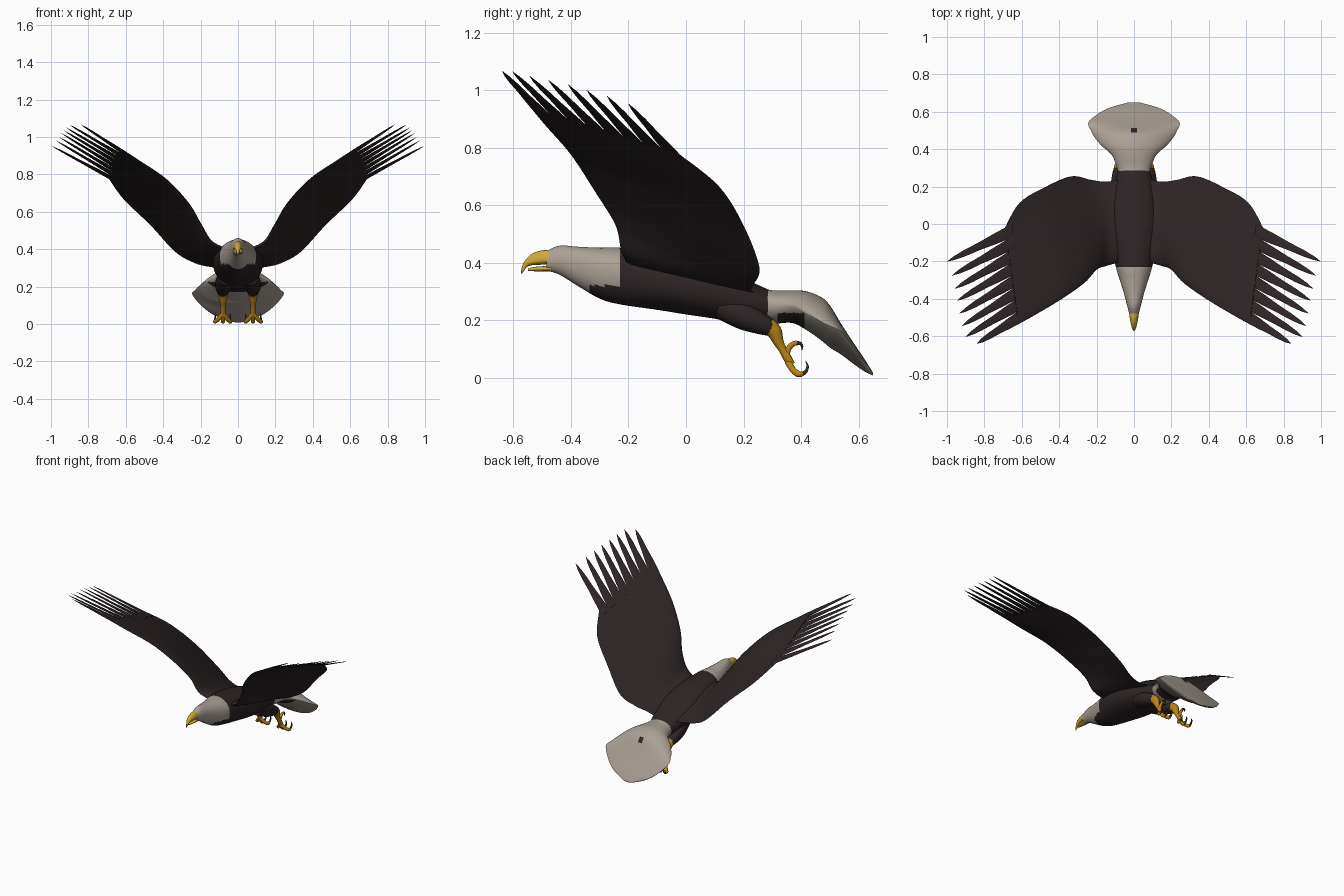
import bpy, bmesh, math
from mathutils import Vector as V

if "Cube" in bpy.data.objects:
    bpy.data.objects.remove(bpy.data.objects["Cube"])


def material(name, rgb):
    m = bpy.data.materials.new(name)
    m.diffuse_color = (*rgb, 1)
    m.use_nodes = True
    m.node_tree.nodes["Principled BSDF"].inputs["Base Color"].default_value = m.diffuse_color
    return m


BROWN = material("dark brown feathers", (0.026, 0.017, 0.018))
WHITE = material("pale feathers", (0.40, 0.35, 0.30))
BEAK = material("beak yellow", (0.62, 0.40, 0.04))
FOOT = material("foot orange", (0.50, 0.23, 0.008))
CLAW = material("claw grey", (0.03, 0.025, 0.025))


def smooth_rows(rows, steps):
    """Catmull-Rom interpolation of rows of numbers."""
    out, n = [], len(rows)
    for i in range(n - 1):
        p = [rows[max(0, min(n - 1, i + k))] for k in (-1, 0, 1, 2)]
        for s in range(steps):
            t = s / steps
            out.append([0.5 * (2 * b + (c - a) * t + (2 * a - 5 * b + 4 * c - d) * t * t
                               + (3 * b - a - 3 * c + d) * t ** 3)
                        for a, b, c, d in zip(*p)])
    return out + [list(rows[-1])]


def add_loft(bm, rings):
    vs = [[bm.verts.new(p) for p in r] for r in rings]
    n = len(vs[0])
    for a, b in zip(vs, vs[1:]):
        for i in range(n):
            bm.faces.new((a[i], a[(i + 1) % n], b[(i + 1) % n], b[i]))
    bm.faces.new(vs[0])
    bm.faces.new(vs[-1][::-1])


def make(name, lofts, mats, rule=None, mirror=False, angle=50):
    bm = bmesh.new()
    for rings in lofts:
        add_loft(bm, rings)
    bmesh.ops.recalc_face_normals(bm, faces=bm.faces)
    if rule:
        for f in bm.faces:
            f.material_index = rule(f.calc_center_median())
    me = bpy.data.meshes.new(name)
    bm.to_mesh(me)
    bm.free()
    for m in mats:
        me.materials.append(m)
    ob = bpy.data.objects.new(name, me)
    bpy.context.collection.objects.link(ob)
    bpy.ops.object.select_all(action='DESELECT')
    ob.select_set(True)
    bpy.context.view_layer.objects.active = ob
    bpy.ops.object.shade_smooth_by_angle(angle=math.radians(angle))
    if mirror:
        ob.modifiers.new("mirror", 'MIRROR').use_mirror_merge = False
    return ob


def y_rings(rows, n, steps):
    """Rows: y, top z, bottom z, edge z, half width, roundness power."""
    rings = []
    for y, top, bot, e, hw, p in smooth_rows(rows, steps):
        ring = []
        for i in range(n):
            a = 2 * math.pi * i / n
            s = math.sin(a)
            h = (top - e) if s > 0 else (bot - e)
            ring.append((hw * math.cos(a), y, e + h * abs(s) ** p))
        rings.append(ring)
    return rings


def tube(rows, n=12, steps=4):
    """Rows: x, y, z, radius."""
    pts = smooth_rows(rows, steps)
    rings = []
    for i, q in enumerate(pts):
        d = (V(pts[min(i + 1, len(pts) - 1)][:3]) - V(pts[max(i - 1, 0)][:3])).normalized()
        u = d.cross(V((1, 0.01, 0.02))).normalized()
        w = d.cross(u)
        rings.append([V(q[:3]) + q[3] * (u * math.cos(2 * math.pi * k / n) + w * math.sin(2 * math.pi * k / n))
                      for k in range(n)])
    return rings


# Head, neck and body in one loft, coloured by position
body = [(-.485, .44, .372, .405, .024, 1), (-.44, .459, .358, .405, .036, 1),
        (-.37, .455, .315, .39, .054, .9), (-.30, .452, .275, .37, .076, .9),
        (-.23, .452, .255, .36, .097, .9), (-.10, .436, .236, .34, .125, .9),
        (0, .42, .22, .32, .132, .9), (.10, .39, .205, .30, .125, .9),
        (.20, .345, .185, .27, .108, .9), (.29, .305, .195, .25, .085, 1)]
make("head_and_body", [y_rings(body, 48, 8)], [BROWN, WHITE],
     lambda c: int(c.y < (-.23 if c.z > .32 else -.335)))

# Tail fan with brown underside patch and rump spot
tail = [(.27, .31, .19, .255, .082, 1), (.31, .303, .188, .25, .094, 1), (.37, .304, .19, .25, .12, 1.2),
        (.42, .30, .165, .225, .175, 1.5), (.47, .28, .13, .195, .215, 1.7),
        (.50, .252, .105, .18, .23, 1.7), (.54, .187, .08, .16, .245, 1.7),
        (.58, .125, .05, .108, .205, 1.5), (.62, .066, .022, .055, .135, 1.3),
        (.65, .018, .008, .014, .03, 1)]


def tail_rule(c):
    under = .32 < c.y < .41 and c.z < .225
    spot = abs(c.x) < .014 and .488 < c.y < .512 and c.z > .2
    return int(under or spot)


make("tail", [y_rings(tail, 96, 6)], [WHITE, BROWN], tail_rule)

# Hooked beak
upper = [(-.475, .443, .396, .41, .026, 1), (-.50, .443, .393, .41, .023, 1),
         (-.53, .434, .392, .405, .018, 1), (-.553, .416, .385, .4, .012, 1),
         (-.567, .395, .367, .38, .006, 1), (-.573, .376, .361, .368, .002, 1)]
lower = [(-.47, .389, .37, .38, .024, 1), (-.52, .386, .37, .378, .016, 1), (-.55, .38, .371, .376, .006, 1)]
make("beak", [y_rings(upper, 20, 4), y_rings(lower, 20, 4)], [BEAK])

# Wings: leading edge xyz, trailing edge xyz, thickness
wing = [(.06, -.20, .39, .07, .24, .295, .06), (.15, -.225, .44, .15, .226, .305, .06),
        (.20, -.245, .53, .23, .236, .325, .05), (.265, -.315, .645, .335, .255, .385, .045),
        (.385, -.40, .775, .47, .20, .53, .036), (.53, -.487, .875, .61, .115, .665, .028),
        (.62, -.537, .935, .69, -.02, .775, .014)]
secs = smooth_rows(wing, 6)
mids = [(V(s[:3]) + V(s[3:6])) / 2 for s in secs]
rings = []
K = 14
for i, s in enumerate(secs):
    L, T = V(s[:3]), V(s[3:6])
    span = mids[min(i + 1, len(secs) - 1)] - mids[max(i - 1, 0)]
    up = span.cross(T - L).normalized()
    ring = []
    for k in range(2 * K):
        a = math.pi * k / K
        t = (1 - math.cos(a)) / 2
        h = 1.3 * math.sqrt(t) * (1 - t) * s[6]
        ring.append(L.lerp(T, t) + up * (h if k <= K else -.5 * h))
    rings.append(ring)
make("wing", [rings], [BROWN], mirror=True)

# Eight finger feathers at each wing tip
tips = [(.84, -.64, 1.067), (.90, -.603, 1.065), (.92, -.545, 1.05), (.932, -.478, 1.035),
        (.945, -.41, 1.02), (.957, -.345, 1.0), (.972, -.275, .98), (.998, -.20, .953)]
L, T = V(wing[-1][:3]), V(wing[-1][3:6])
chord = (T - L).normalized()
step = (T - L).length / 8
feathers = []
for i, tip in enumerate(tips):
    base, tip = L.lerp(T, (i + .5) / 8), V(tip)
    d = tip - base
    up = d.cross(chord).normalized()
    side = up.cross(d).normalized()
    fr = []
    for t, w in ((-.12, .4), (0, .5), (.2, .43), (.45, .31), (.7, .25), (.88, .15), (1, .01)):
        c = base + d * t
        ww = w * step
        ax = chord.lerp(side, max(0, t))
        fr.append([c - ax * ww, c + up * .006 * w * 2, c + ax * ww, c - up * .004 * w * 2])
    feathers.append(fr)
make("wing_tip_feathers", feathers, [BROWN], mirror=True, angle=60)

# Feathered thighs
make("thigh", [tube([(.065, .12, .25, .045), (.075, .2, .215, .048), (.08, .26, .188, .038),
                     (.08, .305, .168, .026)], 20)], [BROWN], mirror=True)

# Bare legs, toes and curled claws
legs = [tube([(.08, .285, .18, .03), (.08, .307, .16, .027), (.08, .32, .128, .019), (.08, .336, .098, .014),
              (.08, .352, .07, .015), (.08, .366, .045, .014)], 14)]
claws = []
for dx in (-.038, 0, .042):
    x = .08 + dx
    legs.append(tube([(.08, .355, .055, .012), (.08 + dx * .6, .372, .027, .011), (x, .39, .013, .011),
                      (x, .405, .013, .008)]))
    claws.append(tube([(x, .402, .012, .008), (x, .417, .022, .006), (x, .423, .04, .004), (x, .416, .058, .001)]))
legs.append(tube([(.08, .348, .075, .012), (.08, .356, .1, .01), (.08, .372, .117, .009), (.08, .386, .121, .008)]))
claws.append(tube([(.08, .382, .12, .008), (.08, .397, .119, .006), (.08, .404, .108, .004), (.08, .402, .094, .001)]))
make("foot", legs, [FOOT], mirror=True)
make("claws", claws, [CLAW], mirror=True)
